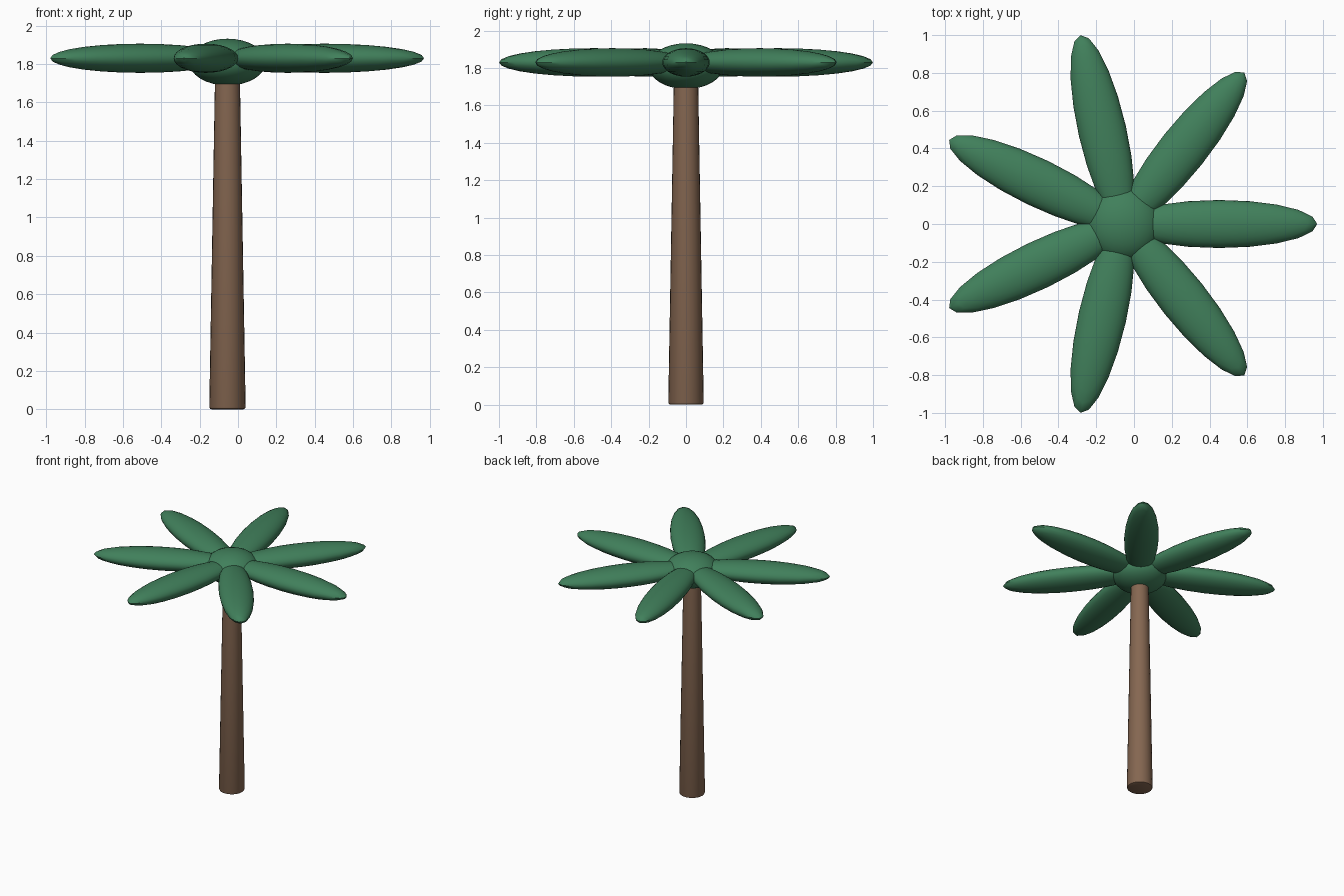
import bpy, bmesh, math
from mathutils import Matrix

if "Cube" in bpy.data.objects:
    bpy.data.objects.remove(bpy.data.objects["Cube"])

CX = -0.055          # trunk axis
LEAVES = 7


def material(name, rgb):
    m = bpy.data.materials.new(name)
    m.diffuse_color = (*rgb, 1)
    m.use_nodes = True
    m.node_tree.nodes["Principled BSDF"].inputs["Base Color"].default_value = m.diffuse_color
    return m


leaf_green = material("leaf green", (0.052, 0.215, 0.105))
bark_brown = material("bark brown", (0.235, 0.135, 0.082))


def add_object(name, bm, mat):
    me = bpy.data.meshes.new(name)
    bm.to_mesh(me)
    bm.free()
    me.materials.append(mat)
    ob = bpy.data.objects.new(name, me)
    bpy.context.collection.objects.link(ob)
    bpy.ops.object.select_all(action='DESELECT')
    ob.select_set(True)
    bpy.context.view_layer.objects.active = ob
    bpy.ops.object.shade_smooth_by_angle(angle=math.radians(40))
    return ob


def ellipsoid(name, matrix, radii, mat, segments=20, rings=14):
    bm = bmesh.new()
    bmesh.ops.create_uvsphere(bm, u_segments=segments, v_segments=rings, radius=1)
    bm.transform(matrix @ Matrix.Diagonal((*radii, 1)))
    return add_object(name, bm, mat)


# Tapered trunk with a slightly rounded foot, its top hidden in the crown
bm = bmesh.new()
bmesh.ops.create_cone(bm, cap_ends=True, segments=24, radius1=0.095, radius2=0.064,
                      depth=1.78, matrix=Matrix.Translation((CX, 0, 0.89)))
rim = [e for e in bm.edges if all(v.co.z < 0.01 for v in e.verts)]
bmesh.ops.bevel(bm, geom=rim, offset=0.012, segments=2, profile=0.5, affect='EDGES')
add_object("trunk", bm, bark_brown)

# Flattened crown where the leaves meet
ellipsoid("crown", Matrix.Translation((CX, 0, 1.81)), (0.2, 0.2, 0.122), leaf_green, 28, 16)

# Ring of long flattened leaves
for i in range(LEAVES):
    m = (Matrix.Translation((CX, 0, 1.83))
         @ Matrix.Rotation(math.tau * i / LEAVES, 4, 'Z')
         @ Matrix.Translation((0.505, 0, 0)))
    ellipsoid(f"leaf_{i + 1}", m, (0.52, 0.127, 0.076), leaf_green)
